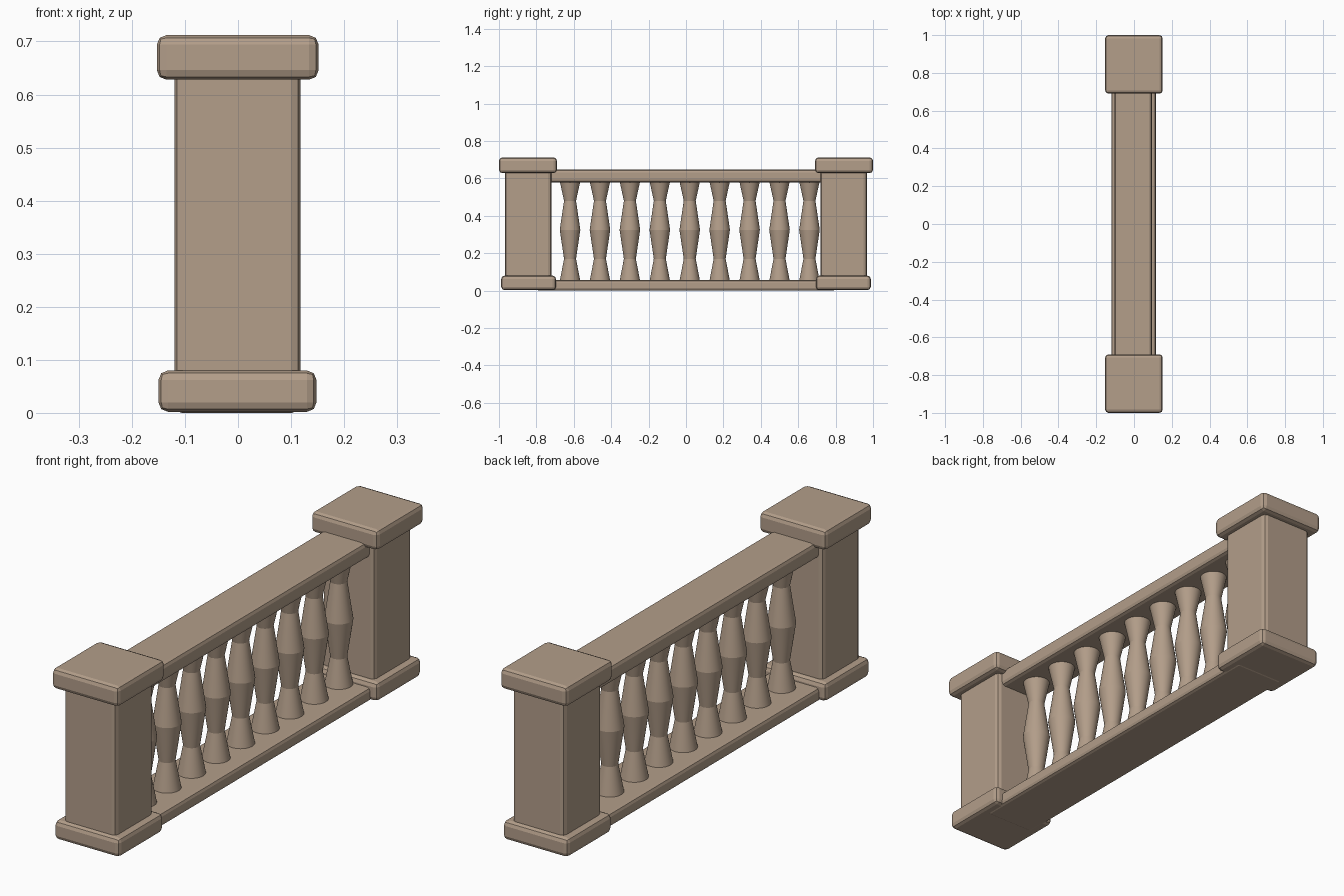
import bpy
import math

cube = bpy.data.objects.get("Cube")
if cube:
    bpy.data.objects.remove(cube, do_unlink=True)

# Stone colour
stone = bpy.data.materials.new("warm_stone")
stone.use_nodes = True
colour = (0.451, 0.342, 0.254, 1.0)
stone.diffuse_color = colour
stone.node_tree.nodes["Principled BSDF"].inputs["Base Color"].default_value = colour


def block(name, x, y, z, bevel):
    """Rounded block spanning the given x, y and z ranges."""
    ranges = (x, y, z)
    bpy.ops.mesh.primitive_cube_add(size=1, location=[(a + b) / 2 for a, b in ranges])
    ob = bpy.context.object
    ob.name = name
    ob.scale = [b - a for a, b in ranges]
    bpy.ops.object.transform_apply(location=False, rotation=False, scale=True)
    mod = ob.modifiers.new("rounded_edges", "BEVEL")
    mod.width = bevel
    mod.segments = 2
    ob.data.materials.append(stone)
    return ob


def turned(name, profile, sides=32):
    """Mesh made by revolving (radius, height) points around z."""
    verts, faces = [], []
    for r, z in profile:
        for i in range(sides):
            a = math.tau * i / sides
            verts.append((r * math.cos(a), r * math.sin(a), z))
    for k in range(len(profile) - 1):
        for i in range(sides):
            j = (i + 1) % sides
            faces.append((k * sides + i, k * sides + j,
                          (k + 1) * sides + j, (k + 1) * sides + i))
    top = (len(profile) - 1) * sides
    faces.append(tuple(reversed(range(sides))))
    faces.append(tuple(range(top, top + sides)))
    mesh = bpy.data.meshes.new(name)
    mesh.from_pydata(verts, [], faces)
    mesh.materials.append(stone)
    return mesh


# End posts with base and cap
for end, s in (("front", -1), ("back", 1)):
    def span(a, b):
        return sorted((s * a, s * b))
    block(end + "_post_base", (-0.15, 0.148), span(0.695, 0.988), (0.002, 0.08), 0.018)
    block(end + "_post", (-0.12, 0.118), span(0.72, 0.967), (0.04, 0.67), 0.018)
    block(end + "_post_cap", (-0.153, 0.152), span(0.69, 1.0), (0.628, 0.712), 0.018)

# Rails between the posts
block("bottom_rail", (-0.12, 0.116), (-0.8, 0.8), (0.0, 0.056), 0.014)
block("top_rail", (-0.102, 0.096), (-0.8, 0.8), (0.578, 0.648), 0.016)

# Row of turned balusters
baluster_mesh = turned("baluster", [(0.055, 0.05), (0.032, 0.17), (0.055, 0.325),
                                    (0.032, 0.48), (0.055, 0.585)])
for i in range(9):
    ob = bpy.data.objects.new(f"baluster_{i + 1}", baluster_mesh)
    ob.location = (-0.002, -0.62 + 0.16 * i, 0)
    bpy.context.collection.objects.link(ob)
bpy.ops.object.select_all(action="DESELECT")
ob.select_set(True)
bpy.context.view_layer.objects.active = ob
bpy.ops.object.shade_smooth_by_angle(angle=math.radians(15))
